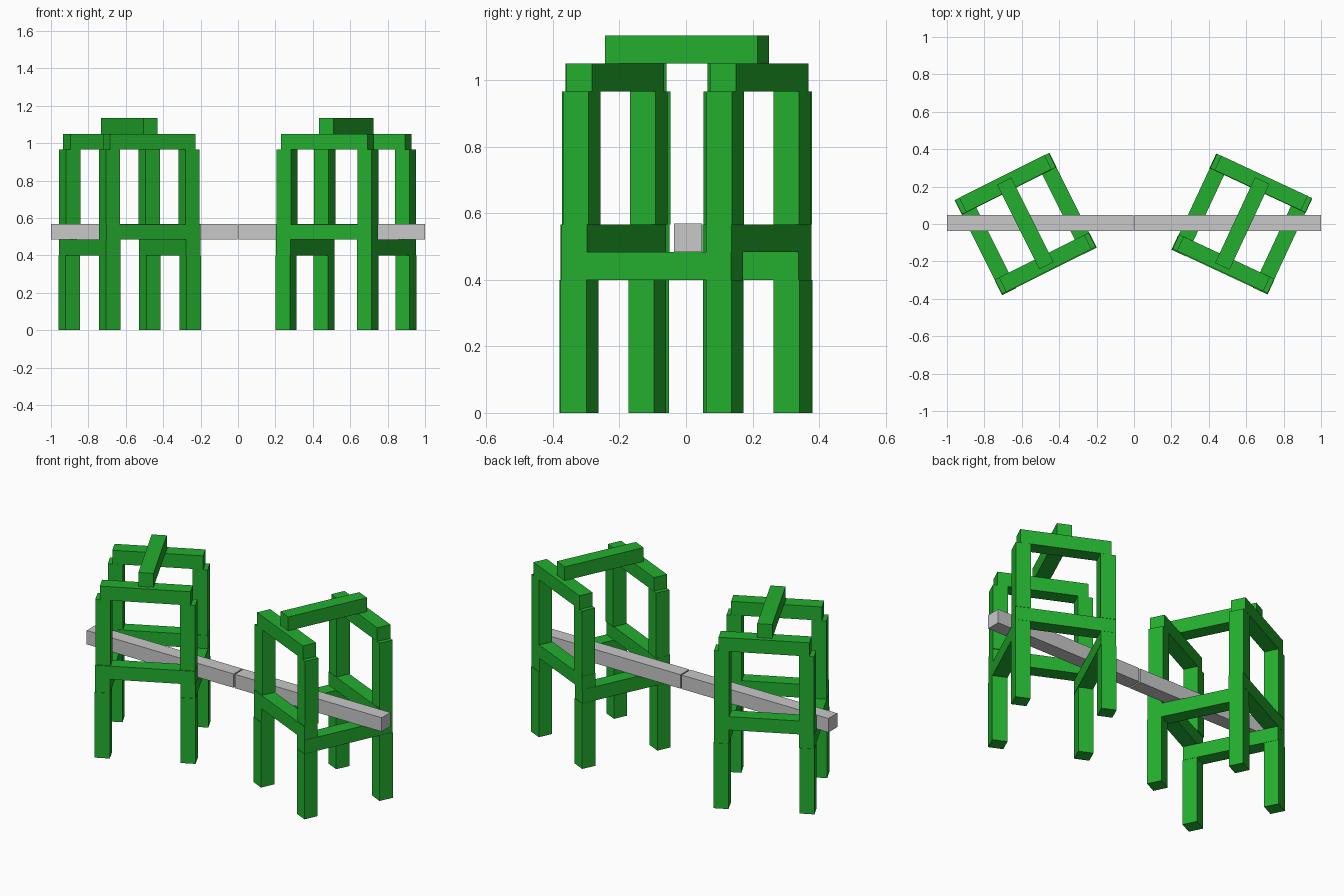
import bpy, bmesh, math
from mathutils import Matrix, Vector

if "Cube" in bpy.data.objects:
    bpy.data.objects.remove(bpy.data.objects["Cube"])


def material(name, rgb):
    m = bpy.data.materials.new(name)
    m.diffuse_color = (*rgb, 1.0)
    m.use_nodes = True
    m.node_tree.nodes["Principled BSDF"].inputs["Base Color"].default_value = m.diffuse_color
    return m


GREEN = material("bright green", (0.017, 0.43, 0.028))
GREY = material("light grey", (0.58, 0.58, 0.58))
T = 0.085  # timber thickness


def block(name, size, centre, mat, frame=Matrix.Identity(4)):
    """Plain box, given in the local frame of a tower."""
    bm = bmesh.new()
    bmesh.ops.create_cube(bm, size=1.0, matrix=Matrix.Diagonal((*size, 1.0)))
    me = bpy.data.meshes.new(name)
    bm.to_mesh(me)
    bm.free()
    me.materials.append(mat)
    ob = bpy.data.objects.new(name, me)
    ob.matrix_world = frame @ Matrix.Translation(Vector(centre))
    bpy.context.collection.objects.link(ob)
    return ob


def tower(side, x, degrees):
    lower = Matrix.Translation((x, 0, 0)) @ Matrix.Rotation(math.radians(degrees), 4, 'Z')
    upper = Matrix.Translation((0.002 if x > 0 else -0.002, 0.003, 0)) @ lower
    for i in (-1, 1):
        # legs and upper posts
        for j in (-1, 1):
            block(side + "_leg", (T, T, 0.4), (i * 0.241, j * 0.241, 0.2), GREEN, lower)
            block(side + "_upper_post", (T, T, 0.4), (i * 0.238, j * 0.238, 0.766), GREEN, upper)
        # lower rails one way, then second rails across them
        block(side + "_lower_rail", (T, 0.562, 0.084), (i * 0.2395, 0, 0.442), GREEN, lower)
        block(side + "_second_rail", (0.562, T, 0.082), (0, i * 0.2395, 0.525), GREEN, lower)
        # top rails
        block(side + "_top_rail", (0.51, T, 0.084), (0, i * 0.2385, 1.008), GREEN, upper)
    # ridge bar over the top rails
    block(side + "_ridge_bar", (T, 0.506, 0.085), (0, 0, 1.0925), GREEN, upper)


tower("left", -0.579, 26.6)
tower("right", 0.577, -25.0)

# long bars passing through the towers
for side, s in (("left", -1), ("right", 1)):
    block(side + "_long_bar", (0.996, T, T), (s * 0.502, 0.006, 0.5265), GREY)
